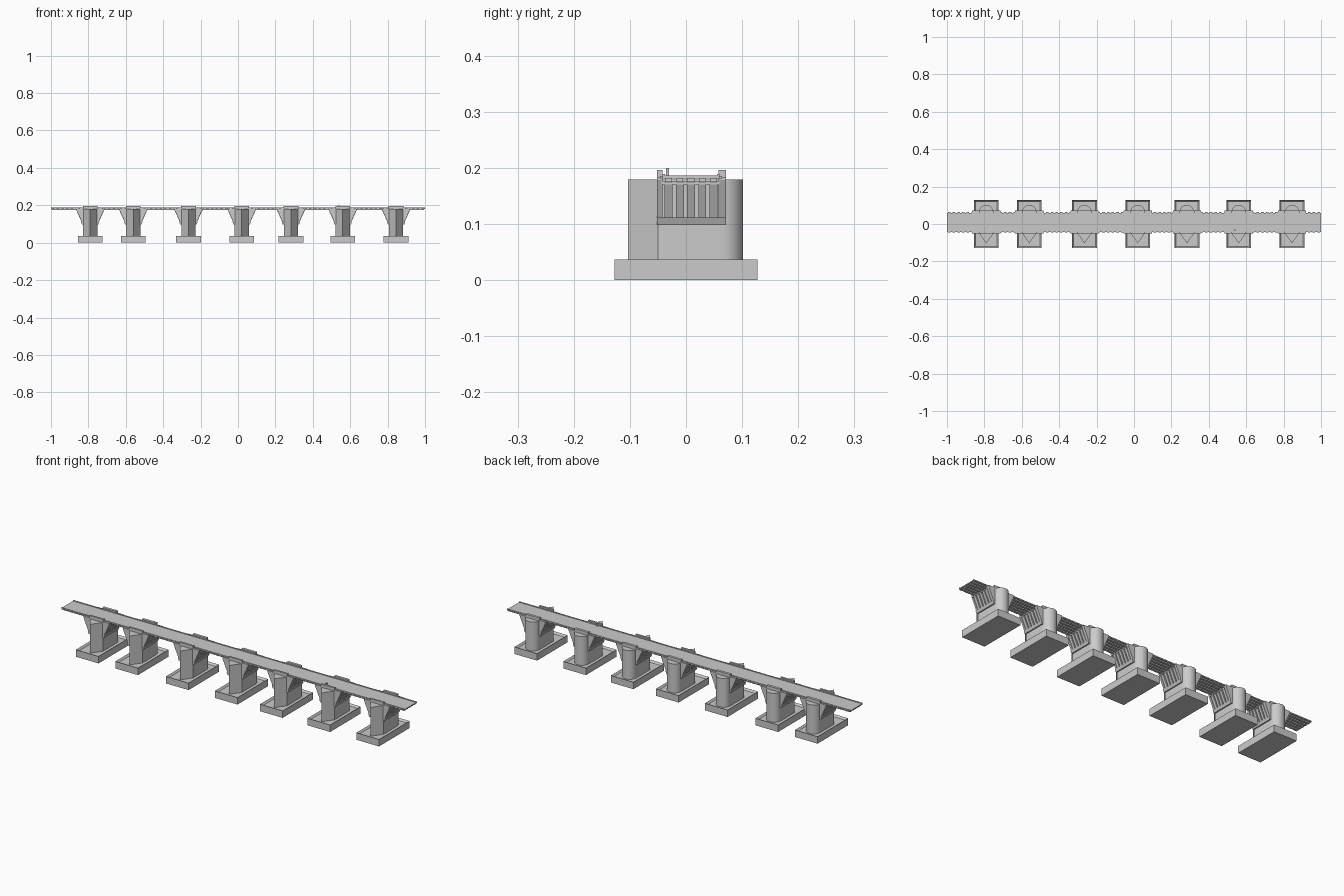
import bpy, bmesh, math
from mathutils import Vector

cube = bpy.data.objects.get("Cube")
if cube:
    bpy.data.objects.remove(cube, do_unlink=True)

grey = bpy.data.materials.new("stone_grey")
grey.use_nodes = True
grey.diffuse_color = (0.6, 0.6, 0.6, 1)
grey.node_tree.nodes["Principled BSDF"].inputs["Base Color"].default_value = (0.6, 0.6, 0.6, 1)


def finish(name, bm, smooth=False):
    bmesh.ops.recalc_face_normals(bm, faces=bm.faces)
    mesh = bpy.data.meshes.new(name)
    bm.to_mesh(mesh)
    bm.free()
    mesh.materials.append(grey)
    ob = bpy.data.objects.new(name, mesh)
    bpy.context.collection.objects.link(ob)
    if smooth:
        bpy.ops.object.select_all(action='DESELECT')
        ob.select_set(True)
        bpy.context.view_layer.objects.active = ob
        bpy.ops.object.shade_smooth_by_angle(angle=math.radians(35))
    return ob


def box(bm, x, y, z):
    """Axis-aligned box from three (low, high) ranges."""
    made = bmesh.ops.create_cube(bm, size=1)["verts"]
    for v in made:
        v.co = [r[0] + (c + 0.5) * (r[1] - r[0]) for r, c in zip((x, y, z), v.co)]
    return made


def prism(bm, outline, offset):
    """Closed outline of 3D points, extruded by an offset."""
    face = bm.faces.new([bm.verts.new(p) for p in outline])
    new = bmesh.ops.extrude_face_region(bm, geom=[face], use_keep_orig=True)["geom"]
    bmesh.ops.translate(bm, vec=offset,
                        verts=[g for g in new if isinstance(g, bmesh.types.BMVert)])


PIERS = (-0.79, -0.56, -0.265, 0.02, 0.283, 0.56, 0.845)
HALF = 0.038                    # half width of a pier
BEAMS = [-0.031 + 0.02 * i for i in range(5)]
SIDES = ((-0.052, -0.042), (0.058, 0.071))

for number, cx in enumerate(PIERS, 1):
    # Footing: a slab with a shallow tray in its top
    bm = bmesh.new()
    box(bm, (cx - 0.066, cx + 0.066), (-0.127, 0.127), (0, 0.037))
    bm.faces.ensure_lookup_table()
    bm.normal_update()
    top = max(bm.faces, key=lambda f: f.normal.z)
    bmesh.ops.inset_region(bm, faces=[top], thickness=0.011)
    bmesh.ops.translate(bm, verts=top.verts, vec=(0, 0, -0.01))
    finish(f"footing_{number}", bm)

    # Pier: pointed cutwater in front, rounded end behind
    bm = bmesh.new()
    outline = [(cx, -0.103, 0.02), (cx + HALF, -0.05, 0.02)]
    for i in range(17):
        a = math.pi * i / 16
        outline.append((cx + HALF * math.cos(a), 0.064 + HALF * math.sin(a), 0.02))
    outline.append((cx - HALF, -0.05, 0.02))
    prism(bm, outline, Vector((0, 0, 0.159)))
    finish(f"pier_{number}", bm, smooth=True)

    # Flared side frames with a raised cap beside the deck
    bm = bmesh.new()
    for y0, y1 in SIDES:
        right = [(0.038, 0.1), (0.046, 0.112), (0.075, 0.178), (0.075, 0.184),
                 (0.04, 0.184), (0.04, 0.196)]
        ring = right + [(-x, z) for x, z in reversed(right)]
        prism(bm, [(cx + x, y0, z) for x, z in ring], Vector((0, y1 - y0, 0)))
    finish(f"side_frames_{number}", bm)

    # Corbel ledges and raking struts on both faces
    bm = bmesh.new()
    for s in (-1, 1):
        ledge = [(0.03, 0.098), (0.044, 0.098), (0.05, 0.112), (0.03, 0.112)]
        prism(bm, [(cx + s * x, -0.052, z) for x, z in ledge], Vector((0, 0.123, 0)))
        for y in BEAMS:
            strut = [(0.034, 0.11), (0.046, 0.11), (0.075, 0.175), (0.06, 0.175)]
            prism(bm, [(cx + s * x, y - 0.007, z) for x, z in strut], Vector((0, 0.014, 0)))
        # Header beam carrying the stringers
        box(bm, sorted((cx + s * 0.058, cx + s * 0.074)), (-0.044, 0.06), (0.17, 0.177))
    finish(f"struts_{number}", bm)

# Stringers running the whole length
bm = bmesh.new()
for y in BEAMS:
    box(bm, (-0.995, 0.995), (y - 0.006, y + 0.006), (0.175, 0.182))
finish("stringers", bm)

# Deck with plank ends showing along both edges
bm = bmesh.new()
box(bm, (-1, 1), (-0.042, 0.06), (0.181, 0.186))
for i in range(80):
    x = -0.995 + i * 0.025
    box(bm, (x, x + 0.014), (-0.046, 0.064), (0.181, 0.1855))
finish("deck", bm)

# Low kerbs along the deck edges
bm = bmesh.new()
for y in (-0.042, 0.055):
    box(bm, (-1, 1), (y, y + 0.005), (0.186, 0.189))
finish("kerbs", bm)

# Small marker post on the deck
bm = bmesh.new()
box(bm, (0.535, 0.542), (-0.036, -0.03), (0.185, 0.2))
finish("marker_post", bm)
